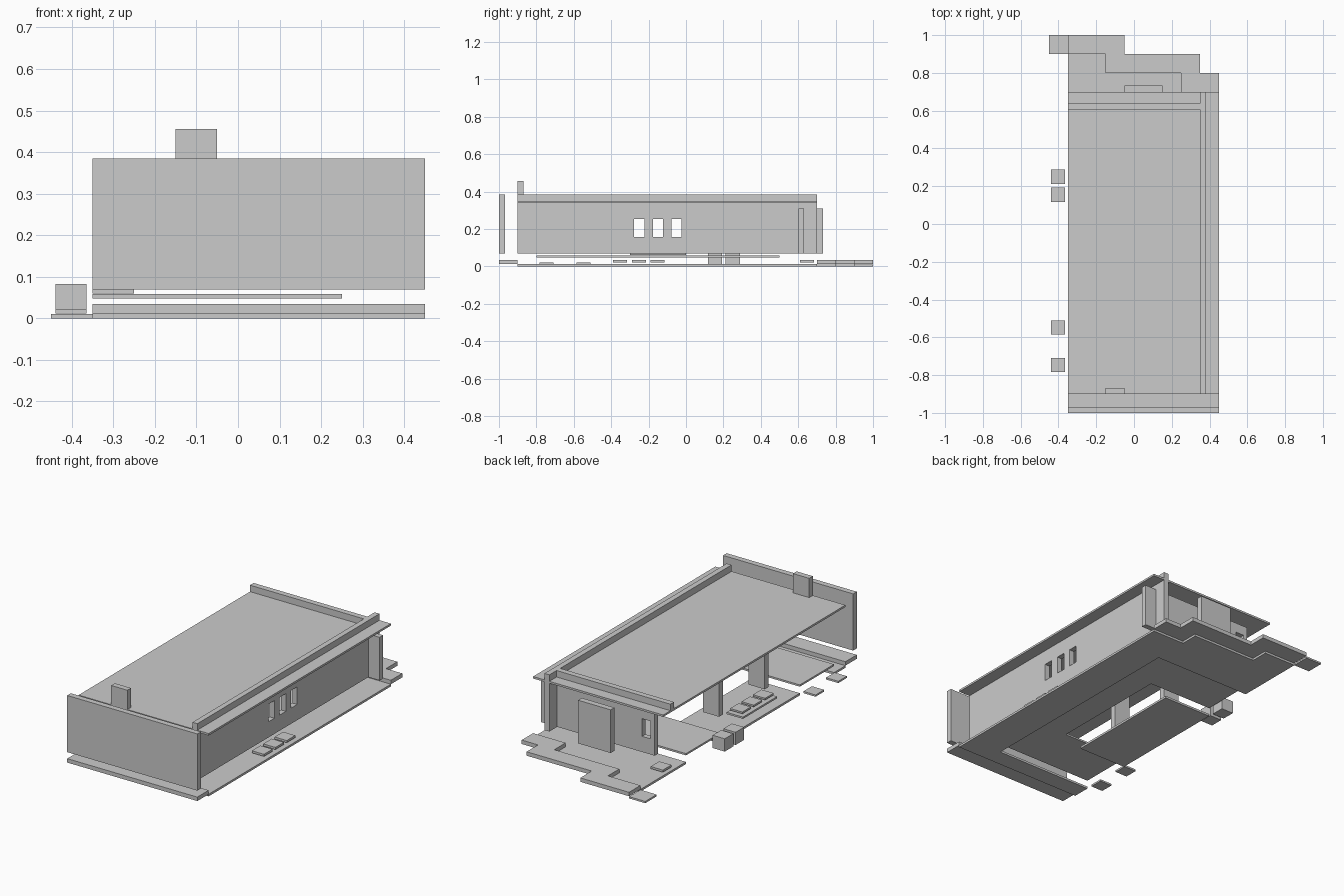
import bpy
import bmesh

if "Cube" in bpy.data.objects:
    bpy.data.objects.remove(bpy.data.objects["Cube"], do_unlink=True)

GREY = (0.6, 0.6, 0.6, 1.0)
plaster = bpy.data.materials.new("light_grey")
plaster.use_nodes = True
plaster.diffuse_color = GREY
plaster.node_tree.nodes["Principled BSDF"].inputs["Base Color"].default_value = GREY


def prism(name, outline, z0, z1):
    """Extrude a flat outline from z0 up to z1."""
    bm = bmesh.new()
    face = bm.faces.new([bm.verts.new((x, y, z0)) for x, y in outline])
    top = bmesh.ops.extrude_face_region(bm, geom=[face])["geom"]
    verts = [v for v in top if isinstance(v, bmesh.types.BMVert)]
    bmesh.ops.translate(bm, vec=(0, 0, z1 - z0), verts=verts)
    bmesh.ops.recalc_face_normals(bm, faces=bm.faces)
    mesh = bpy.data.meshes.new(name)
    bm.to_mesh(mesh)
    bm.free()
    mesh.materials.append(plaster)
    obj = bpy.data.objects.new(name, mesh)
    bpy.context.collection.objects.link(obj)
    return obj


def box(name, x0, x1, y0, y1, z0, z1):
    return prism(name, [(x0, y0), (x1, y0), (x1, y1), (x0, y1)], z0, z1)


def tile(name, x, y, z0, z1, size=0.075):
    h = size / 2
    return box(name, x - h, x + h, y - h, y + h, z0, z1)


def cut(obj, cutter):
    """Cut an opening and drop the cutter."""
    mod = obj.modifiers.new("opening", 'BOOLEAN')
    mod.operation = 'DIFFERENCE'
    mod.solver = 'EXACT'
    mod.object = cutter
    bpy.context.view_layer.update()
    graph = bpy.context.evaluated_depsgraph_get()
    mesh = bpy.data.meshes.new_from_object(obj.evaluated_get(graph))
    obj.modifiers.clear()
    obj.data = mesh
    bpy.data.objects.remove(cutter, do_unlink=True)


BASE = 0.012      # top of the ground slab
WALL = 0.07       # underside of the walls
TOP = 0.385       # top of the parapets
LOW_TOP = 0.31    # top of the lower walls
LEFT, RIGHT = -0.35, 0.45

# Ground slab, open on one side around the sunken court
prism("ground_slab", [
    (LEFT, -0.9), (RIGHT, -0.9), (RIGHT, 0.7), (0.25, 0.7), (0.25, 0.8),
    (-0.15, 0.8), (-0.15, 0.9), (LEFT, 0.9), (LEFT, 0.5), (0.25, 0.5),
    (0.25, -0.8), (LEFT, -0.8)], 0, BASE)

# Raised floor around the court, and the court floor
prism("raised_floor", [
    (LEFT, -0.8), (0.25, -0.8), (0.25, 0.5), (LEFT, 0.5), (LEFT, 0.2),
    (0.05, 0.2), (0.05, -0.5), (LEFT, -0.5)], 0.048, 0.058)
box("court_floor", LEFT, -0.05, -0.5, 0.2, 0, BASE)

# Stepped kerbs at the back, front step and corner paver
for i, (x0, x1) in enumerate([(0.25, RIGHT), (-0.15, 0.35), (LEFT, -0.05)]):
    y = 0.7 + 0.1 * i
    box(f"back_kerb_{i + 1}", x0, x1, y, y + 0.1, BASE, 0.034)
box("front_step", LEFT, RIGHT, -1, -0.9, BASE, 0.034)
box("corner_paver", -0.45, LEFT, 0.9, 1, 0, 0.01)

# Walls
box("front_wall", LEFT, RIGHT, -1, -0.968, WALL, TOP)
long_wall = box("long_wall", 0.35, 0.38, -0.9, 0.7, WALL, TOP)
for y in (-0.25, -0.15, -0.05):
    cut(long_wall, box("window_cutter", 0.3, 0.43, y - 0.027, y + 0.027, 0.157, 0.255))
back_wall = box("back_wall", -0.25, RIGHT, 0.602, 0.632, WALL, LOW_TOP)
cut(back_wall, box("window_cutter", -0.225, -0.172, 0.55, 0.68, 0.157, 0.255))
box("back_door", -0.05, 0.15, 0.7, 0.733, WALL, LOW_TOP)

# Roof, back parapet and chimney
box("roof", LEFT, RIGHT, -0.9, 0.7, 0.338, 0.349)
box("back_parapet", LEFT, 0.35, 0.605, 0.637, 0.349, TOP)
box("chimney", -0.15, -0.05, -0.9, -0.868, 0.349, 0.456)

# Court pillars, bench and cushions
for i, y in enumerate((-0.35, 0.05)):
    box(f"court_pillar_{i + 1}", -0.25, -0.15, y - 0.016, y + 0.016, WALL, 0.338)
box("bench", LEFT, -0.25, -0.3, 0, 0.06, 0.07)
for i, y in enumerate((-0.25, -0.15, -0.05)):
    tile(f"cushion_{i + 1}", -0.3, y, 0.08, 0.09)

# Pavers beside the long wall, at the back corner and on the open side
for i, y in enumerate((-0.352, -0.252, -0.152)):
    tile(f"wall_paver_{i + 1}", 0.395, y, 0.022, 0.034)
tile("terrace_paver", -0.3, 0.648, 0.022, 0.034)
for i, y in enumerate((-0.747, -0.548)):
    tile(f"side_paver_{i + 1}", -0.402, y, BASE, 0.022)

# Planter blocks on the open side
for i, y in enumerate((0.155, 0.25)):
    tile(f"planter_{i + 1}", -0.402, y, BASE, 0.083)
